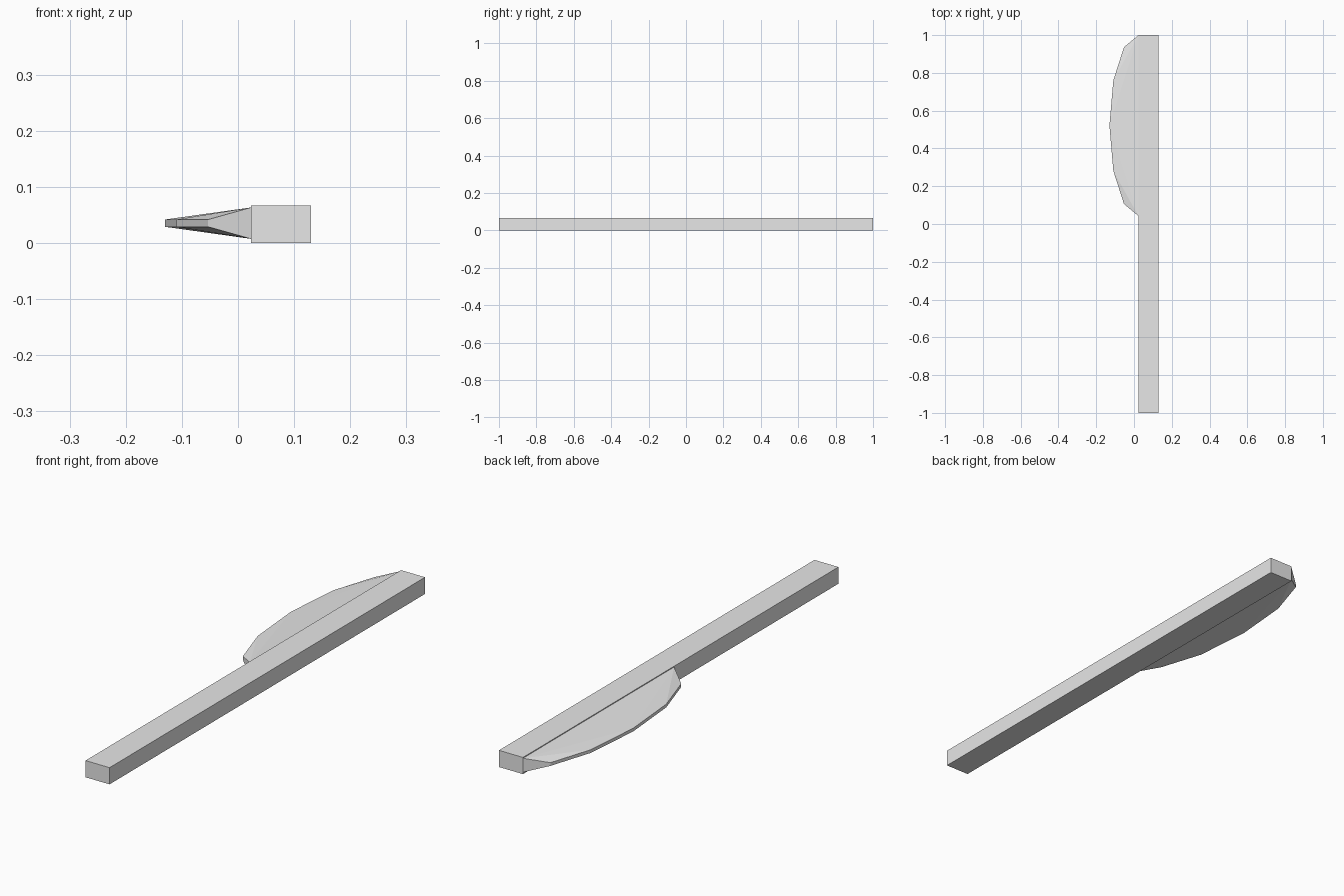
import bpy, bmesh
from math import sin, cos, radians

cube = bpy.data.objects.get("Cube")
if cube:
    bpy.data.objects.remove(cube, do_unlink=True)

# Single plain grey
grey = bpy.data.materials.new("light_grey")
grey.use_nodes = True
grey.diffuse_color = (0.8, 0.8, 0.8, 1)
grey.node_tree.nodes["Principled BSDF"].inputs["Base Color"].default_value = (0.8, 0.8, 0.8, 1)


def hull(name, points):
    """Flat-shaded convex solid around the points."""
    bm = bmesh.new()
    for p in points:
        bm.verts.new(p)
    bmesh.ops.convex_hull(bm, input=bm.verts[:])
    bmesh.ops.dissolve_limit(bm, angle_limit=radians(0.1), verts=bm.verts[:], edges=bm.edges[:])
    bmesh.ops.recalc_face_normals(bm, faces=bm.faces[:])
    mesh = bpy.data.meshes.new(name)
    bm.to_mesh(mesh)
    bm.free()
    mesh.materials.append(grey)
    obj = bpy.data.objects.new(name, mesh)
    bpy.context.collection.objects.link(obj)
    return obj


# Long square-cut bar
ROOT_X, HEIGHT = 0.0235, 0.067
hull("handle_bar", [(x, y, z) for x in (ROOT_X, 0.13) for y in (-1, 1) for z in (0, HEIGHT)])

# Half-ellipse blade, thick at the bar and thin along its rim
MID_Y, RADIUS_Y, DEPTH = 0.521, 0.479, 0.1535
blade = []
for step in range(7):
    a = radians(step * 30)
    half = 0.028 if step in (0, 6) else 0.0065
    for side in (-1, 1):
        blade.append((ROOT_X - DEPTH * sin(a), MID_Y - RADIUS_Y * cos(a), 0.0355 + side * half))
hull("blade", blade)
